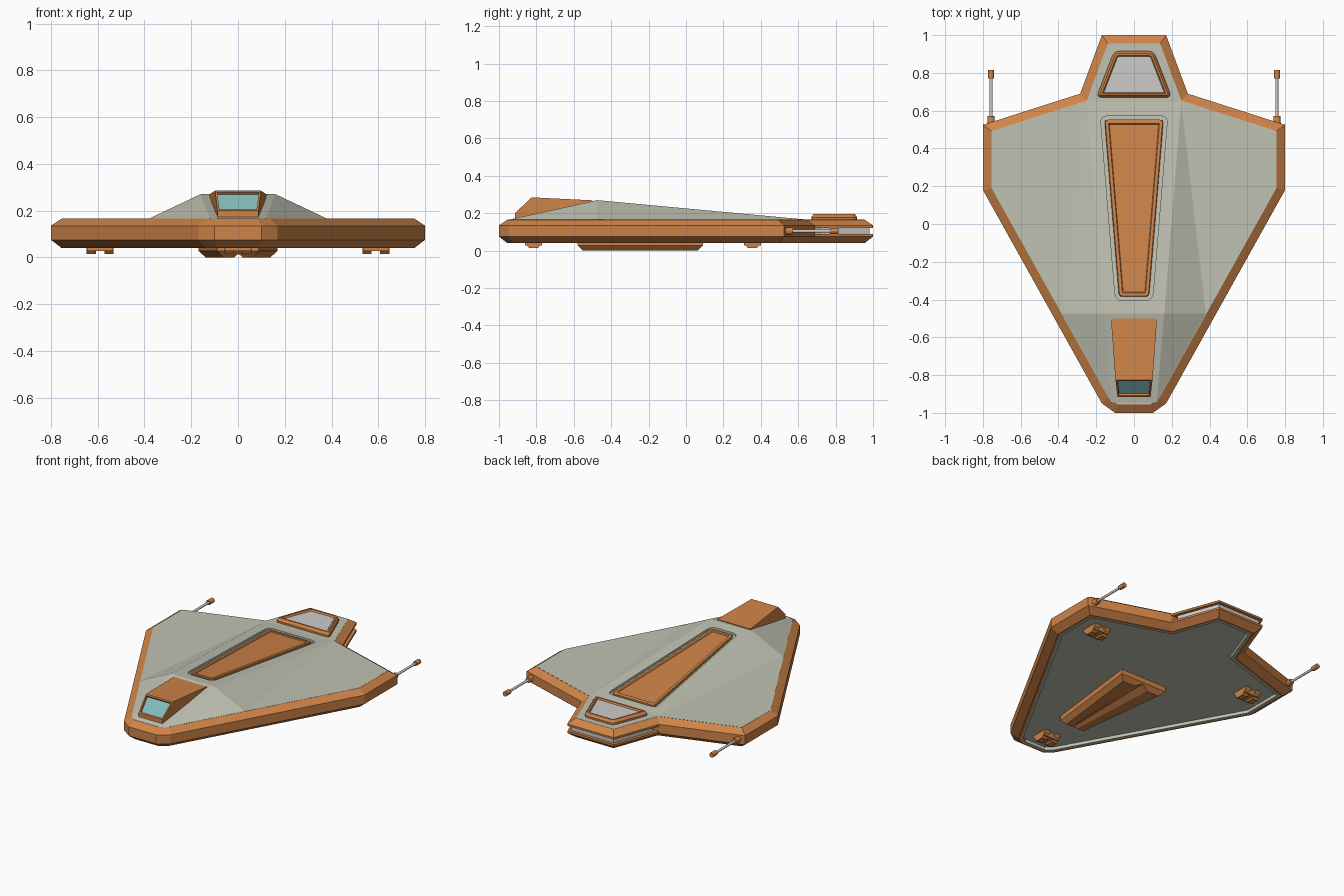
import bpy, bmesh, math
from mathutils import Vector

if "Cube" in bpy.data.objects:
    bpy.data.objects.remove(bpy.data.objects["Cube"])


def material(name, rgb):
    m = bpy.data.materials.new(name)
    m.diffuse_color = (*rgb, 1)
    m.use_nodes = True
    m.node_tree.nodes["Principled BSDF"].inputs["Base Color"].default_value = m.diffuse_color
    return m


ORANGE = material("orange_paint", (0.62, 0.23, 0.065))
PALE = material("pale_hull", (0.53, 0.54, 0.45))
GLASS = material("teal_glass", (0.22, 0.5, 0.5))


def finish(name, bm, mat=None):
    bmesh.ops.recalc_face_normals(bm, faces=bm.faces)
    me = bpy.data.meshes.new(name)
    bm.to_mesh(me)
    bm.free()
    ob = bpy.data.objects.new(name, me)
    bpy.context.collection.objects.link(ob)
    if mat:
        me.materials.append(mat)
    return ob


def mirrored(half):
    """Right half outline (front to back) to a full counter-clockwise outline."""
    return half + [(-x, y) for x, y in reversed(half)]


def inset(pts, d):
    """Move every edge of a counter-clockwise outline inward by d."""
    out, n = [], len(pts)
    for i in range(n):
        p, a, b = (Vector(pts[k % n]) for k in (i, i - 1, i + 1))
        e1, e2 = (p - a).normalized(), (b - p).normalized()
        n1, n2 = Vector((-e1.y, e1.x)), Vector((-e2.y, e2.x))
        out.append(tuple(p + (n1 + n2) * d / (1 + n1.dot(n2))))
    return out


def rounded(pts, r, steps=4):
    out, n = [], len(pts)
    for i in range(n):
        p, a, b = (Vector(pts[k % n]) for k in (i, i - 1, i + 1))
        s, e = p + (a - p).normalized() * r, p + (b - p).normalized() * r
        for k in range(steps + 1):
            t = k / steps
            out.append(tuple(s * (1 - t) ** 2 + p * 2 * t * (1 - t) + e * t * t))
    return out


def loft(name, pts, profile, mat=None, ring=False, base=lambda y: 0):
    """Stack inset copies of an outline; profile = (inset, height) pairs."""
    bm = bmesh.new()
    loops = [[bm.verts.new((x, y, z + base(y))) for x, y in inset(pts, d)] for d, z in profile]
    pairs = list(zip(loops, loops[1:]))
    if ring:
        pairs.append((loops[-1], loops[0]))
    else:
        bm.faces.new(loops[0])
        bm.faces.new(loops[-1])
    n = len(pts)
    for a, b in pairs:
        for i in range(n):
            j = (i + 1) % n
            bm.faces.new((a[i], a[j], b[j], b[i]))
    return finish(name, bm, mat)


def hull(name, pts, mat):
    """Convex solid from right-side points, mirrored."""
    bm = bmesh.new()
    for x, y, z in pts:
        bm.verts.new((x, y, z))
        bm.verts.new((-x, y, z))
    res = bmesh.ops.convex_hull(bm, input=bm.verts)
    bmesh.ops.dissolve_limit(bm, angle_limit=0.01, verts=bm.verts, edges=bm.edges)
    return finish(name, bm, mat)


def cut(ob, cutter):
    mod = ob.modifiers.new("cut", 'BOOLEAN')
    mod.operation, mod.object, mod.solver = 'DIFFERENCE', cutter, 'EXACT'
    bpy.context.view_layer.objects.active = ob
    bpy.ops.object.modifier_apply(modifier=mod.name)


def box(name, x0, x1, y0, y1, z0, z1, mat=None, taper=0):
    """Box whose bottom is shortened by taper along y."""
    bm = bmesh.new()
    lo = [bm.verts.new((x, y, z0)) for x, y in
          ((x0, y0 + taper), (x1, y0 + taper), (x1, y1 - taper), (x0, y1 - taper))]
    hi = [bm.verts.new((x, y, z1)) for x, y in ((x0, y0), (x1, y0), (x1, y1), (x0, y1))]
    bm.faces.new(lo)
    bm.faces.new(hi)
    for i in range(4):
        j = (i + 1) % 4
        bm.faces.new((lo[i], lo[j], hi[j], hi[i]))
    return finish(name, bm, mat)


def rod(name, x, y0, y1, r0, r1, mat=None, z=0.105):
    bpy.ops.mesh.primitive_cone_add(vertices=12, radius1=r0, radius2=r1, depth=y1 - y0,
                                    location=(x, (y0 + y1) / 2, z), rotation=(-math.pi / 2, 0, 0))
    ob = bpy.context.object
    ob.name = name
    if mat:
        ob.data.materials.append(mat)


# Hull rim and pale body with recessed underside
outline = mirrored([(0.10, -1), (0.17, -0.95), (0.8, 0.18), (0.8, 0.525), (0.285, 0.69), (0.17, 1)])
rim = loft("hull_rim", outline,
           [(0.045, 0.04), (0, 0.075), (0, 0.135), (0.045, 0.165), (0.06, 0.15), (0.06, 0.04)], ORANGE, ring=True)
body = loft("hull_body", outline,
            [(0.075, 0.06), (0.075, 0.04), (0.058, 0.04), (0.058, 0.15), (0.045, 0.166)], PALE)

# Engine slot around the tail
slot = box("slot_cutter", -0.3, 0.3, 0.69, 1.1, 0.088, 0.122)
cut(rim, slot)
bpy.data.objects.remove(slot)
tail = mirrored([(0.285, 0.69), (0.17, 1)])
loft("engine_strip", tail, [(0.02, 0.085), (0.02, 0.125)])

# Faceted upper deck
deck = hull("upper_deck", [(0.16, -0.475, 0.27), (0.38, -0.475, 0.166), (0.12, -0.945, 0.166),
                           (0.25, 0.645, 0.166), (0.25, 0.6, 0.163), (0.3, -0.475, 0.163)], PALE)


def slope(y):
    return 0.27 - 0.0929 * (y + 0.475)


# Long hatch sunk in the deck
pocket_shape = rounded(mirrored([(0.098, -0.405), (0.178, 0.572)]), 0.04)
pocket = loft("pocket_cutter", pocket_shape, [(0, -0.014), (0, 0.05)], base=slope)
cut(deck, pocket)
cut(body, pocket)
bpy.data.objects.remove(pocket)
loft("hatch", pocket_shape,
     [(0.02, -0.02), (0.02, -0.003), (0.024, 0), (0.04, 0), (0.044, -0.005)], ORANGE, base=slope)

# Tail window with raised frame
window = rounded(mirrored([(0.2, 0.67), (0.105, 0.915)]), 0.03)
loft("tail_window_frame", window,
     [(0, 0.15), (0, 0.178), (0.012, 0.195), (0.022, 0.195), (0.03, 0.18), (0.03, 0.15)], ORANGE, ring=True)
loft("tail_window", window, [(0.028, 0.15), (0.028, 0.185)])

# Cockpit with recessed windscreen
cockpit = hull("cockpit", [(0.122, -0.5, 0.269), (0.098, -0.825, 0.285), (0.088, -0.915, 0.2),
                           (0.086, -0.915, 0.165), (0.122, -0.5, 0.17)], ORANGE)
cockpit.data.materials.append(GLASS)
bm = bmesh.new()
bm.from_mesh(cockpit.data)
face = max(bm.faces, key=lambda f: f.normal.z - f.normal.y)
bmesh.ops.inset_individual(bm, faces=[face], thickness=0.012)
bmesh.ops.inset_individual(bm, faces=[face], thickness=0.002, depth=-0.014)
face.material_index = 1
bm.to_mesh(cockpit.data)
bm.free()

# Belly keel with a widening groove
keel = loft("belly_keel", mirrored([(0.09, -0.58), (0.17, 0.09)]),
            [(0, 0.065), (0, 0.028), (0.028, 0)], ORANGE)
bm = bmesh.new()
ends = [[bm.verts.new(p) for p in ((-w, y, -0.002), (w, y, -0.002), (0, y, h))]
        for y, w, h in ((-0.7, 0.015, 0.012), (0.2, 0.06, 0.025))]
bm.faces.new(ends[0])
bm.faces.new(ends[1])
for i in range(3):
    bm.faces.new((ends[0][i], ends[0][i - 1], ends[1][i - 1], ends[1][i]))
groove = finish("groove_cutter", bm)
cut(keel, groove)
bpy.data.objects.remove(groove)

# Landing feet: a bridge and two pads each
for label, x, y in (("front", 0, -0.815), ("left", -0.59, 0.355), ("right", 0.59, 0.355)):
    box(label + "_foot_bridge", x - 0.055, x + 0.055, y - 0.045, y + 0.045, 0.027, 0.065, ORANGE)
    for side in (-1, 1):
        c = x + side * 0.038
        box(label + "_foot_pad", c - 0.02, c + 0.02, y - 0.065, y + 0.065, 0.015, 0.065, ORANGE, 0.04)

# Rear antennas
for side in (-1, 1):
    x = side * 0.757
    rod("antenna_base", x, 0.5, 0.572, 0.022, 0.018, ORANGE)
    rod("antenna_rod", x, 0.55, 0.79, 0.008, 0.008)
    rod("antenna_tip", x, 0.77, 0.815, 0.016, 0.016, ORANGE)
